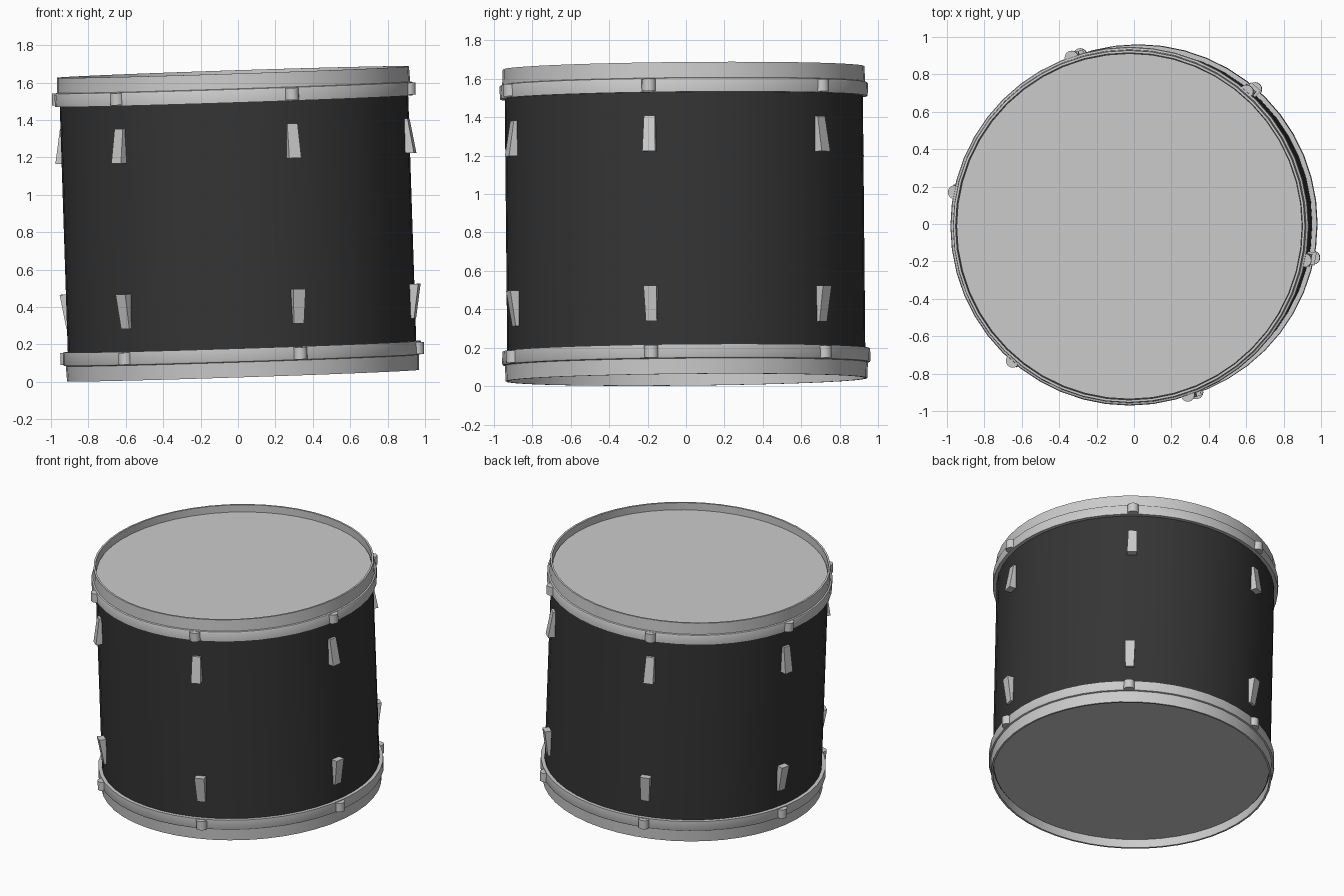
import bpy, bmesh
from math import radians, cos, sin, pi
from mathutils import Matrix

if "Cube" in bpy.data.objects:
    bpy.data.objects.remove(bpy.data.objects["Cube"])

# Whole drum is built upright around its own centre, then leaned slightly
TILT = (Matrix.Translation((0, -0.005, 0.845))
        @ Matrix.Rotation(radians(-1.87), 4, 'Y')
        @ Matrix.Rotation(radians(0.55), 4, 'X'))
SEG = 48
ANGLES = [-11 + 60 * k for k in range(6)]

black = bpy.data.materials.new("black_shell")
black.diffuse_color = (0.035, 0.035, 0.035, 1)
black.use_nodes = True
black.node_tree.nodes["Principled BSDF"].inputs["Base Color"].default_value = black.diffuse_color


def finish(name, bm, mat=None):
    bmesh.ops.recalc_face_normals(bm, faces=bm.faces)
    me = bpy.data.meshes.new(name)
    bm.to_mesh(me)
    bm.free()
    ob = bpy.data.objects.new(name, me)
    bpy.context.collection.objects.link(ob)
    ob.matrix_world = TILT
    if mat:
        me.materials.append(mat)
    bpy.context.view_layer.objects.active = ob
    ob.select_set(True)
    bpy.ops.object.shade_smooth_by_angle(angle=radians(30))
    ob.select_set(False)
    return ob


def revolve(name, profile, side=1, mat=None, closed=True):
    bm = bmesh.new()
    rings = [[bm.verts.new((r * cos(2 * pi * i / SEG), r * sin(2 * pi * i / SEG), z * side))
              for i in range(SEG)] for r, z in profile]
    n = len(rings)
    for a in range(n if closed else n - 1):
        p, q = rings[a], rings[(a + 1) % n]
        for i in range(SEG):
            j = (i + 1) % SEG
            bm.faces.new((p[i], p[j], q[j], q[i]))
    return finish(name, bm, mat)


def disc(name, radius, z, depth):
    bm = bmesh.new()
    bmesh.ops.create_cone(bm, cap_ends=True, segments=SEG, radius1=radius, radius2=radius,
                          depth=depth, matrix=Matrix.Translation((0, 0, z)))
    return finish(name, bm)


def lug(name, angle, side):
    # Tapered wedge: thicker and wider towards the middle of the shell
    bm = bmesh.new()
    ends = []
    for z, w, out in ((0.35, 0.034, 0.977), (0.535, 0.029, 0.947)):
        ends.append([bm.verts.new((x, y, z * side)) for x, y in
                     ((0.915, -w), (out, -w), (out, w), (0.915, w))])
    a, b = ends
    bm.faces.new(a)
    bm.faces.new(b)
    for i in range(4):
        j = (i + 1) % 4
        bm.faces.new((a[i], a[j], b[j], b[i]))
    bmesh.ops.rotate(bm, verts=bm.verts, matrix=Matrix.Rotation(radians(angle), 3, 'Z'))
    finish(name, bm)


def claw(name, angle, side):
    # Rounded tension ear on the hoop flange
    bm = bmesh.new()
    r = 0.953
    m = Matrix.Translation((r * cos(radians(angle)), r * sin(radians(angle)), 0.694 * side))
    bmesh.ops.create_cone(bm, cap_ends=True, segments=16, radius1=0.037, radius2=0.037,
                          depth=0.064, matrix=m)
    finish(name, bm)


# Shell
revolve("shell", [(0.932, -0.745), (0.932, 0.745), (0.918, 0.745), (0.918, -0.745)], mat=black)

# Hoops, heads, lugs and claws for both ends
hoop = [(0.928, 0.812), (0.941, 0.812), (0.945, 0.731), (0.955, 0.728), (0.959, 0.72),
        (0.957, 0.657), (0.93, 0.657)]
for label, side, head_z in (("top", 1, 0.755), ("bottom", -1, 0.745)):
    revolve(label + "_hoop", hoop, side)
    disc(label + "_head", 0.924, head_z * side, 0.012)
    for k, ang in enumerate(ANGLES):
        lug(f"{label}_lug_{k + 1}", ang, side)
        claw(f"{label}_claw_{k + 1}", ang, side)
